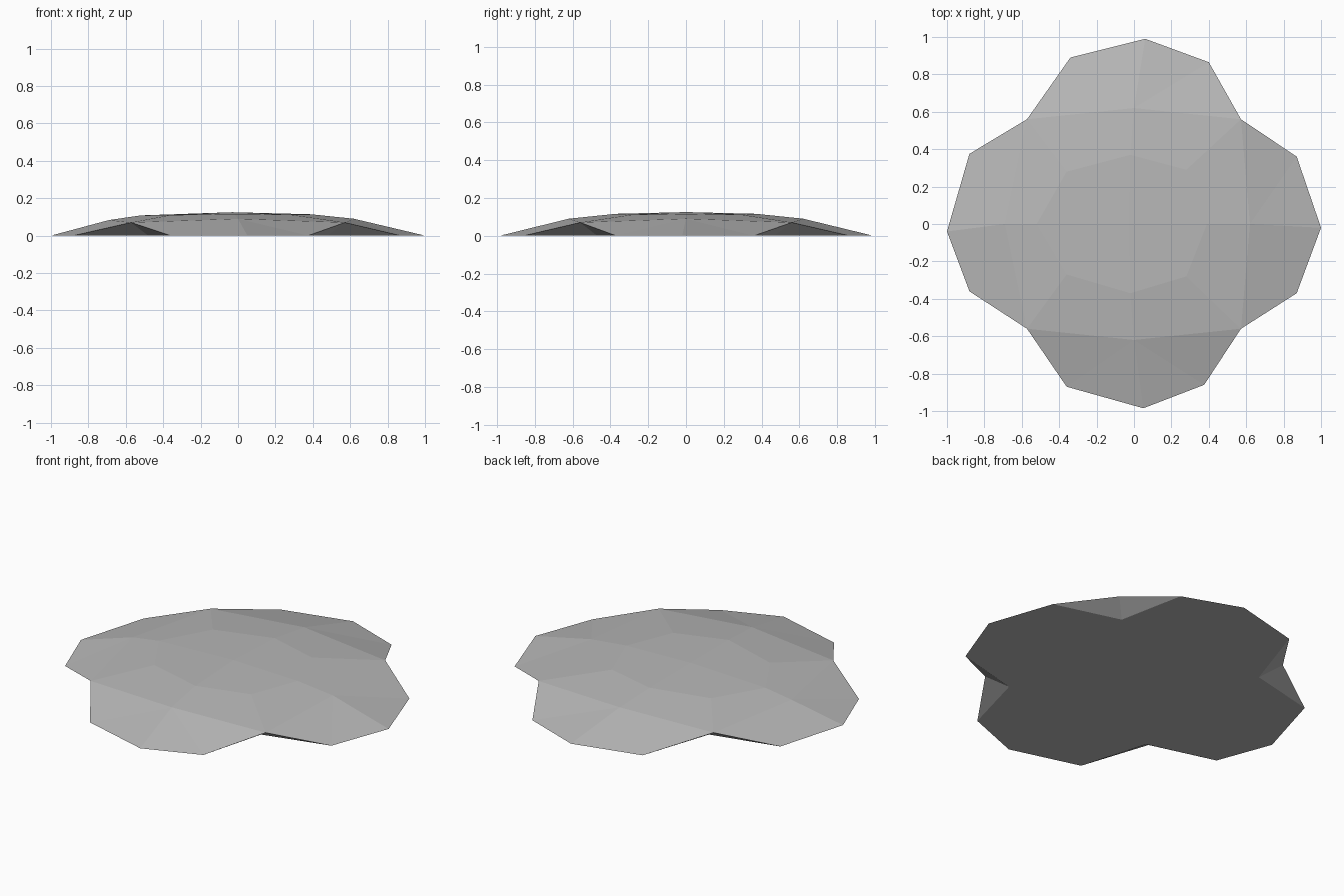
import bpy
import bmesh

old = bpy.data.objects.get("Cube")
if old:
    bpy.data.objects.remove(old, do_unlink=True)

# Plain grey stone
stone = bpy.data.materials.new("stone_grey")
stone.use_nodes = True
grey = (0.48, 0.48, 0.48, 1)
stone.diffuse_color = grey
stone.node_tree.nodes["Principled BSDF"].inputs["Base Color"].default_value = grey

# Four lobes, counter-clockwise from +x, three ground points each
lobes = [
    [(0.87, -0.37), (1.0, -0.02), (0.87, 0.36)],
    [(0.40, 0.865), (0.06, 0.99), (-0.34, 0.89)],
    [(-0.88, 0.375), (-1.0, -0.04), (-0.88, -0.36)],
    [(-0.36, -0.87), (0.05, -0.985), (0.375, -0.86)],
]
# Raised notch corner that follows each lobe, and its foot under the overhang
signs = [(1, 1), (-1, 1), (-1, -1), (1, -1)]
# Shoulder point above each lobe, and the crown ring (side point, then diagonal)
shoulders = [(0.62, 0, 0.09), (0, 0.62, 0.09), (-0.69, 0, 0.083), (0, -0.62, 0.09)]
crown_sides = [(0.39, 0, 0.114), (-0.02, 0.37, 0.116), (-0.52, 0, 0.108), (-0.02, -0.37, 0.116)]
crown_diagonals = [(0.28, 0.29, 0.112), (-0.36, 0.28, 0.110), (-0.36, -0.27, 0.110), (0.28, -0.28, 0.112)]

bm = bmesh.new()
add = bm.verts.new
ground = [[add((x, y, 0)) for x, y in lobe] for lobe in lobes]
corner = [add((0.572 * sx, 0.56 * sy, 0.07)) for sx, sy in signs]
foot = [add((0.48 * sx, 0.47 * sy, 0)) for sx, sy in signs]
shoulder = [add(p) for p in shoulders]
side = [add(p) for p in crown_sides]
diagonal = [add(p) for p in crown_diagonals]
peak = add((-0.03, 0, 0.125))

underside = []
for i in range(4):
    prev, nxt = i - 1, (i + 1) % 4
    first, tip, last = ground[i]
    faces = [
        # Sloping lobe
        (shoulder[i], corner[prev], first), (shoulder[i], first, tip),
        (shoulder[i], tip, last), (shoulder[i], last, corner[i]),
        # Band between shoulder and crown
        (corner[prev], shoulder[i], side[i], diagonal[prev]),
        (shoulder[i], corner[i], diagonal[i], side[i]),
        # Crown
        (peak, side[i], diagonal[i], side[nxt]),
        # Undercut notch
        (last, foot[i], corner[i]), (foot[i], ground[nxt][0], corner[i]),
    ]
    for f in faces:
        bm.faces.new(f)
    underside += ground[i] + [foot[i]]

# Flat underside
bm.faces.new(underside)
bmesh.ops.recalc_face_normals(bm, faces=bm.faces)

mesh = bpy.data.meshes.new("flat_stone")
bm.to_mesh(mesh)
bm.free()
mesh.materials.append(stone)
bpy.context.collection.objects.link(bpy.data.objects.new("flat_stone", mesh))
